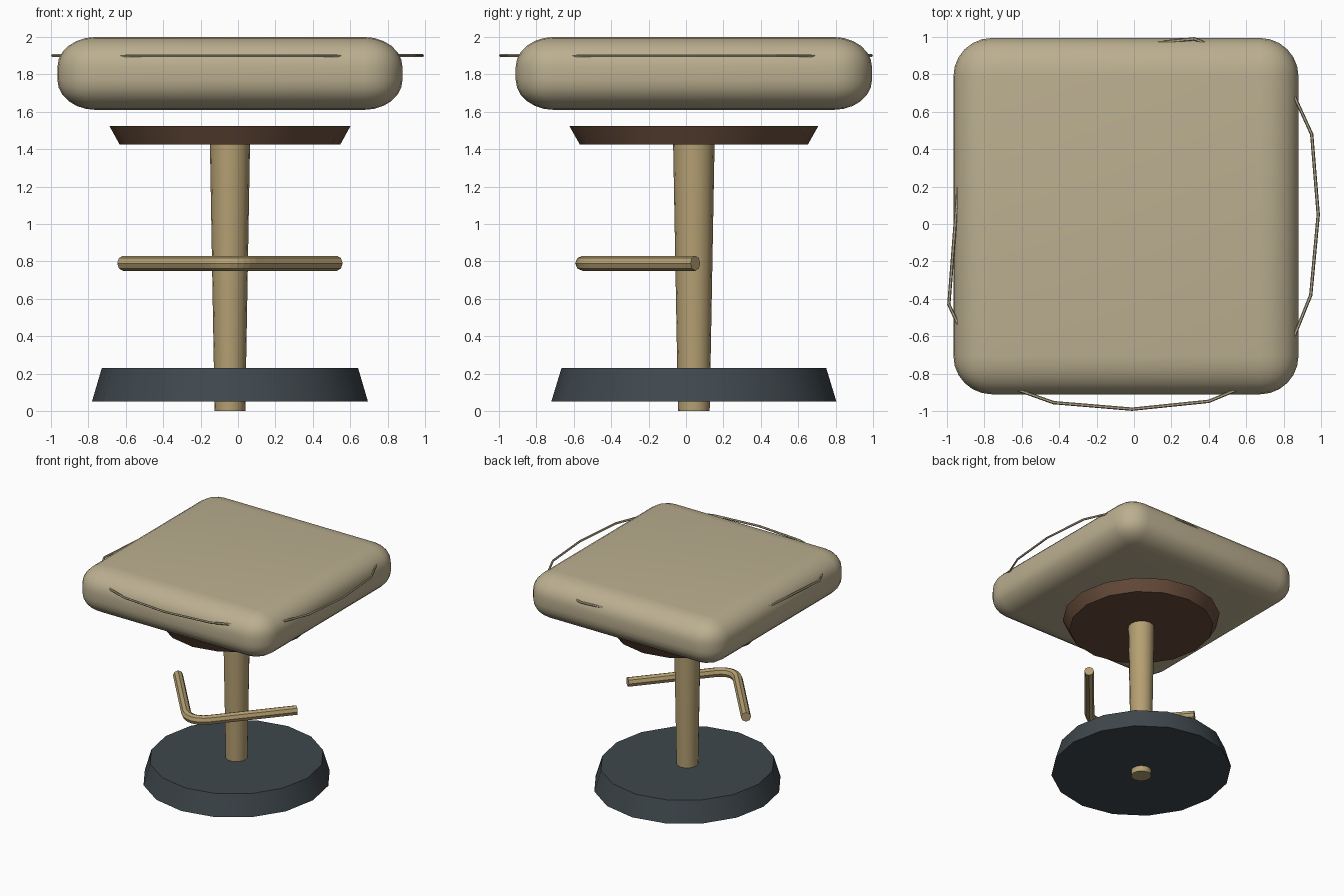
import bpy, bmesh, math
from mathutils import Vector

if "Cube" in bpy.data.objects:
    bpy.data.objects.remove(bpy.data.objects["Cube"])

CX, CY = -0.043, 0.042      # axis of the stool
STRETCH = 1.033             # rounds are slightly deeper than wide


def material(name, rgb):
    m = bpy.data.materials.new(name)
    m.diffuse_color = (*rgb, 1)
    m.use_nodes = True
    m.node_tree.nodes["Principled BSDF"].inputs["Base Color"].default_value = m.diffuse_color
    return m


FABRIC = material("seat_fabric", (0.50, 0.43, 0.28))
BRASS = material("brass", (0.46, 0.35, 0.17))
WOOD = material("dark_wood", (0.14, 0.075, 0.045))
IRON = material("dark_iron", (0.05, 0.065, 0.075))


def frustum(name, r_low, r_high, z_low, z_high, sides, mat):
    bpy.ops.mesh.primitive_cone_add(
        vertices=sides, radius1=r_low, radius2=r_high, depth=z_high - z_low,
        location=(CX, CY, (z_low + z_high) / 2))
    ob = bpy.context.object
    ob.name = name
    ob.scale.y = STRETCH
    ob.data.materials.append(mat)
    bpy.ops.object.shade_smooth_by_angle(angle=math.radians(30))
    return ob


def tube(name, points, z, radius, mat, cyclic=False, resolution=2):
    cu = bpy.data.curves.new(name, 'CURVE')
    cu.dimensions = '3D'
    cu.bevel_depth = radius
    cu.bevel_resolution = resolution
    cu.use_fill_caps = True
    sp = cu.splines.new('POLY')
    sp.points.add(len(points) - 1)
    for p, (x, y) in zip(sp.points, points):
        p.co = (x, y, z, 1)
    sp.use_cyclic_u = cyclic
    sp.use_smooth = False
    cu.materials.append(mat)
    ob = bpy.data.objects.new(name, cu)
    bpy.context.collection.objects.link(ob)
    return ob


# Pedestal: base plate, tapered stem, plate under the seat
frustum("base", 0.738, 0.685, 0.05, 0.23, 16, IRON)
frustum("stem", 0.082, 0.108, 0.0, 1.47, 16, BRASS)
frustum("seat_plate", 0.59, 0.645, 1.425, 1.525, 16, WOOD)

# Cushion: block with all edges rounded, then squashed a little
bpy.ops.mesh.primitive_cube_add(size=1)
seat = bpy.context.object
seat.name = "seat_cushion"
bm = bmesh.new()
bm.from_mesh(seat.data)
bmesh.ops.scale(bm, vec=Vector((1.845, 1.905, 0.5)), verts=bm.verts)
bmesh.ops.bevel(bm, geom=bm.edges[:], offset=0.205, segments=6,
                profile=0.5, affect='EDGES')
bmesh.ops.scale(bm, vec=Vector((1, 1, 0.39 / 0.5)), verts=bm.verts)
bmesh.ops.translate(bm, vec=Vector((CX, CY, 1.805)), verts=bm.verts)
bm.to_mesh(seat.data)
bm.free()
seat.data.materials.append(FABRIC)
bpy.ops.object.shade_smooth_by_angle(angle=math.radians(30))

# Piping: a loose loop that shows at the middle of the cushion sides
loop = [(-0.43, -0.955), (-0.01, -0.99), (0.40, -0.948), (0.78, -0.79),
        (0.945, -0.38), (0.985, 0.05), (0.95, 0.48), (0.79, 0.83),
        (0.32, 0.99), (-0.06, 0.95), (-0.45, 0.92), (-0.80, 0.80),
        (-0.92, 0.45), (-0.95, 0.08), (-0.99, -0.43), (-0.81, -0.82)]
tube("seat_piping", loop, 1.90, 0.009, FABRIC, cyclic=True, resolution=1)

# Footrest: V-shaped bar with a rounded front corner
end, start = (0.572, 0.05), (0.14, -0.46)
apex = (0.0, -0.645)
right = [end, start]
for i in range(1, 6):
    t = i / 10
    right.append(((1 - t) ** 2 * start[0] + t * t * -start[0],
                  (1 - 2 * t * (1 - t)) * start[1] + 2 * t * (1 - t) * apex[1]))
left = [(-x, y) for x, y in reversed(right[:-1])]
tube("footrest", [(x + CX, y) for x, y in right + left], 0.79, 0.04, BRASS)
